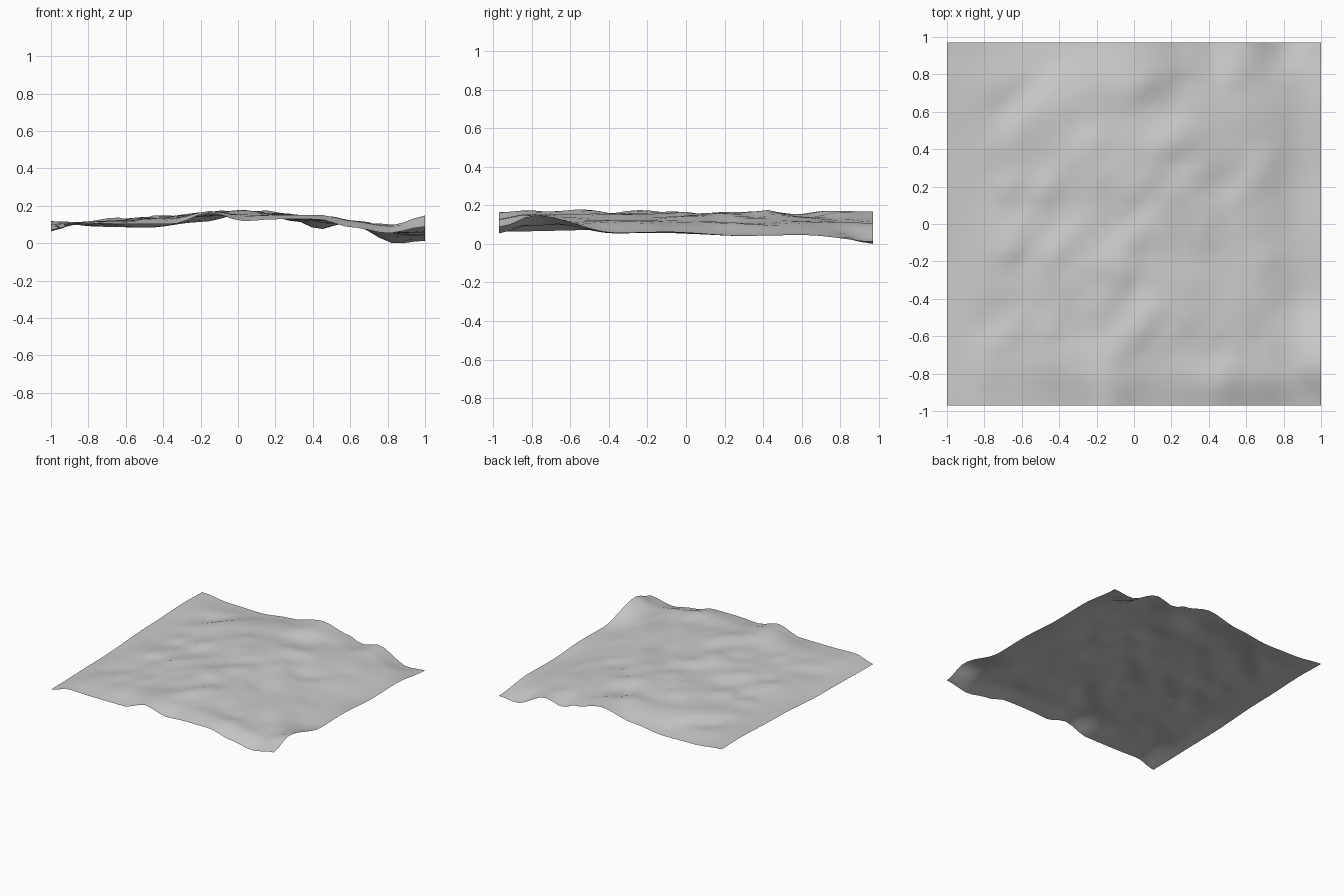
import bpy, bmesh, math
from mathutils import Vector, noise

cube = bpy.data.objects.get("Cube")
if cube:
    bpy.data.objects.remove(cube, do_unlink=True)

HALF_Y = 0.97

# Height profiles as (position, height) along each border and the middle
FRONT = [(-1, .075), (-.85, .12), (-.62, .115), (-.35, .115), (-.15, .175), (.03, .13),
         (.2, .14), (.42, .14), (.62, .095), (.8, .065), (1, .1)]
BACK = [(-1, .125), (-.75, .1), (-.48, .095), (-.2, .125), (.08, .18), (.33, .125),
        (.43, .085), (.58, .12), (.85, .01), (1, .025)]
LEFT = [(-.97, .075), (-.35, .085), (.3, .115), (.75, .13), (.97, .125)]
RIGHT = [(-.97, .1), (-.78, .16), (-.36, .07), (-.1, .075), (.3, .055), (.6, .06),
         (.97, .025)]
MIDDLE = [(-1, .1), (-.75, .125), (-.45, .15), (0, .17), (.25, .16), (.5, .13),
          (.8, .1), (1, .09)]

# Centres of the steep steps that ring the middle
STEPS = [(-.62, .15), (-.44, .14), (-.15, .4), (.05, .68), (.2, .8), (.22, .4),
         (.42, .04), (.22, -.13), (0, -.27), (-.62, -.19), (-.42, -.62)]


def sample(profile, t):
    """Smoothly interpolated height along a profile."""
    for (a, h), (b, k) in zip(profile, profile[1:]):
        if t <= b:
            s = min(max((t - a) / (b - a), 0), 1)
            return h + (k - h) * s * s * (3 - 2 * s)
    return profile[-1][1]


def border_surface(x, y):
    """Patch stretched between the four border profiles."""
    u, v = (x + 1) / 2, (y / HALF_Y + 1) / 2
    across = (1 - v) * sample(FRONT, x) + v * sample(BACK, x)
    along = (1 - u) * sample(LEFT, y) + u * sample(RIGHT, y)
    low = (1 - u) * FRONT[0][1] + u * FRONT[-1][1]
    high = (1 - u) * BACK[0][1] + u * BACK[-1][1]
    return across + along - (1 - v) * low - v * high


def inner_surface(x, y):
    """Broad rise with steps falling to the right and diagonal ripples."""
    z = sample(MIDDLE, x)
    for cx, cy in STEPS:
        dx, dy = (x - cx) / .09, (y - cy) / .09
        z -= .03 * (dx - .5 * dy) * math.exp(-dx * dx - dy * dy)
    p = Vector(((x + y) * 1.5, (x - y) * 2.6, 5))
    return z + .026 * noise.noise(p) + .016 * noise.noise(p * 2.2)


def height(x, y):
    gap = min(1 - abs(x), HALF_Y - abs(y))
    w = math.exp(-(gap / .2) ** 2)
    return w * border_surface(x, y) + (1 - w) * inner_surface(x, y)


# Terrain sheet
bm = bmesh.new()
bmesh.ops.create_grid(bm, x_segments=33, y_segments=32, size=1)
for v in bm.verts:
    v.co.y *= HALF_Y
    v.co.z = height(v.co.x, v.co.y)
lowest = min(v.co.z for v in bm.verts)
for v in bm.verts:
    v.co.z -= lowest
bmesh.ops.triangulate(bm, faces=bm.faces[:])
mesh = bpy.data.meshes.new("terrain")
bm.to_mesh(mesh)
bm.free()
terrain = bpy.data.objects.new("terrain", mesh)
bpy.context.collection.objects.link(terrain)

# Plain grey ground colour
grey = bpy.data.materials.new("light grey")
grey.use_nodes = True
colour = (.6, .6, .6, 1)
grey.diffuse_color = colour
grey.node_tree.nodes["Principled BSDF"].inputs["Base Color"].default_value = colour
mesh.materials.append(grey)

bpy.context.view_layer.objects.active = terrain
terrain.select_set(True)
bpy.ops.object.shade_smooth_by_angle(angle=math.radians(30))
